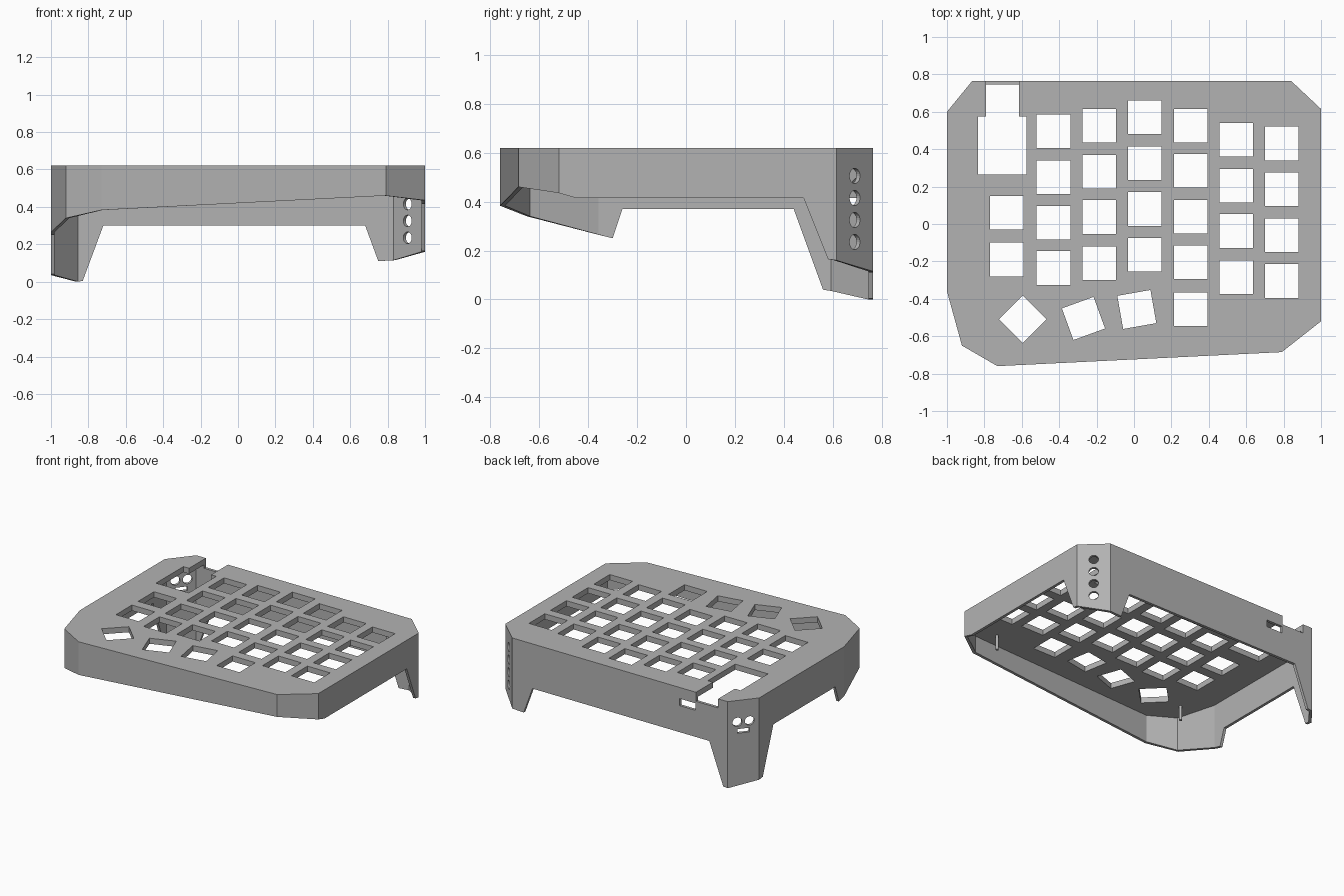
import bpy, bmesh, math
from mathutils import Vector, Matrix

if "Cube" in bpy.data.objects:
    bpy.data.objects.remove(bpy.data.objects["Cube"], do_unlink=True)

TOP, UNDER, WALL, KEY = 0.62, 0.58, 0.02, 0.18

grey = bpy.data.materials.new("plain grey")
grey.use_nodes = True
grey.diffuse_color = (0.45, 0.45, 0.45, 1)
grey.node_tree.nodes["Principled BSDF"].inputs["Base Color"].default_value = (0.45, 0.45, 0.45, 1)


def make_object(name, bm):
    bmesh.ops.recalc_face_normals(bm, faces=bm.faces)
    mesh = bpy.data.meshes.new(name)
    bm.to_mesh(mesh)
    bm.free()
    mesh.materials.append(grey)
    obj = bpy.data.objects.new(name, mesh)
    bpy.context.collection.objects.link(obj)
    return obj


def box(bm, center, size, angle=0):
    m = Matrix.Translation(center) @ Matrix.Rotation(angle, 4, 'Z') @ Matrix.Diagonal((*size, 1))
    bmesh.ops.create_cube(bm, size=1, matrix=m)


def drill(bm, center, radius, angle, depth=0.12):
    m = Matrix.Translation(center) @ Matrix.Rotation(angle, 4, 'Z') @ Matrix.Rotation(math.pi / 2, 4, 'X')
    bmesh.ops.create_cone(bm, cap_ends=True, segments=24, radius1=radius, radius2=radius,
                          depth=depth, matrix=m)


# Outline of the case with the height of the wall's lower edge at each point
rim = [(-1, .6, .035), (-1, .56, .04), (-1, .44, .37), (-1, -.26, .37), (-1, -.3, .25),
       (-1, -.36, .265), (-.92, -.65, .34), (-.73, -.76, .383), (.79, -.685, .46),
       (1, -.52, .435), (1, -.45, .415), (1, .48, .415), (1, .58, .165), (1, .615, .16),
       (.84, .765, .115), (.75, .765, .11), (.68, .765, .3), (-.72, .765, .3),
       (-.83, .765, .005), (-.865, .765, 0)]


def inset(i):
    """Mitred point one wall thickness inside the outline."""
    a, p, b = (Vector(rim[j % len(rim)][:2]) for j in (i - 1, i, i + 1))
    d1, d2 = (p - a).normalized(), (b - p).normalized()
    n1, n2 = Vector((-d1.y, d1.x)), Vector((-d2.y, d2.x))
    return p + (n1 + n2) * WALL / (1 + n1.dot(n2))


# Case: top plate and skirt walls in one closed shell
bm = bmesh.new()
rings = [[], [], [], []]
for i, (x, y, z) in enumerate(rim):
    q = inset(i)
    for ring, co in zip(rings, ((x, y, TOP), (x, y, z), (q.x, q.y, z), (q.x, q.y, UNDER))):
        ring.append(bm.verts.new(co))
for r1, r2 in zip(rings, rings[1:]):
    for i in range(len(rim)):
        j = (i + 1) % len(rim)
        bm.faces.new((r1[i], r1[j], r2[j], r2[i]))
bm.faces.new(rings[0])
bm.faces.new(rings[3])
case = make_object("case", bm)

# Key openings: column x, row centres
cut = bmesh.new()
columns = {-.68: (.06, -.19), -.43: (.495, .25, .007, -.235), -.185: (.525, .28, .037, -.21),
           .058: (.57, .325, .08, -.165), .303: (.525, .285, .038, -.205, -.455),
           .547: (.45, .205, -.037, -.285), .79: (.43, .185, -.06, -.305)}
keys = [(x, y, 0) for x, ys in columns.items() for y in ys]
keys += [(-.595, -.51, 45), (-.27, -.505, 20), (.015, -.457, 10)]
for x, y, turn in keys:
    box(cut, (x, y, .6), (KEY, KEY, .2), math.radians(turn))

# Controller opening, rear notch and rear slot
box(cut, (-.705, .42, .6), (.26, .31, .2))
box(cut, (-.7025, .68, .655), (.175, .24, .2))
box(cut, (-.548, .755, .515), (.125, .1, .05))

# Four cable holes in the rear corner leg on the +x side
right_mid = Vector((.92, .69))
right_turn = math.atan2(-.15, .16)
for k in range(4):
    drill(cut, (*right_mid, .235 + .09 * k), .031, right_turn)

# Two round holes and a slit in the other rear corner leg
left_mid = Vector((-.9325, .6825))
along = Vector((.135, .165)).normalized()
left_turn = math.atan2(along.y, along.x)
for side in (-1, 1):
    drill(cut, (*(left_mid + along * side * .041), .465), .032, left_turn)
box(cut, (*left_mid, .4), (.08, .12, .03), left_turn)

cutter = make_object("opening_cutter", cut)
cutter.hide_render = True
mod = case.modifiers.new("openings", 'BOOLEAN')
mod.operation = 'DIFFERENCE'
mod.solver = 'EXACT'
mod.use_self = True
mod.object = cutter
bpy.context.view_layer.objects.active = case
case.select_set(True)
bpy.ops.object.modifier_apply(modifier=mod.name)
bpy.data.objects.remove(cutter, do_unlink=True)

# Thin locating pins under the plate
for name, x, y in (("front_left_pin", .68, -.57), ("front_right_pin", -.82, -.507),
                   ("back_left_pin", .77, .59)):
    bm = bmesh.new()
    bmesh.ops.create_cone(bm, cap_ends=True, segments=12, radius1=.01, radius2=.01, depth=.11,
                          matrix=Matrix.Translation((x, y, UNDER - .05)))
    make_object(name, bm)
